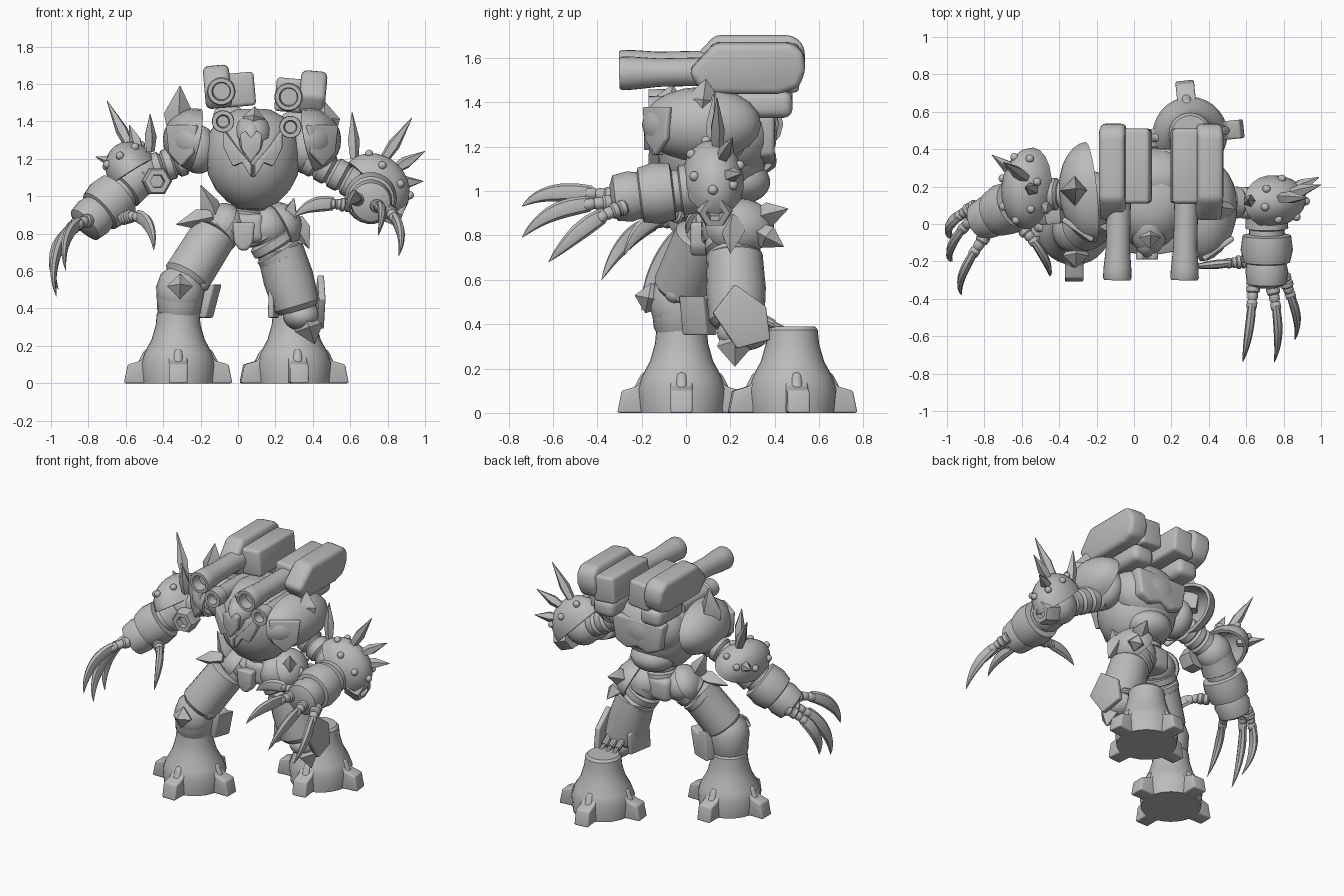
import bpy, bmesh, math
from mathutils import Vector, Matrix
if "Cube" in bpy.data.objects:
    bpy.data.objects.remove(bpy.data.objects["Cube"], do_unlink=True)
GREY = (.5, .5, .5, 1)
metal = bpy.data.materials.new("plain_grey")
metal.use_nodes = True
metal.diffuse_color = GREY
metal.node_tree.nodes["Principled BSDF"].inputs["Base Color"].default_value = GREY
parts = []

def finish(name, bm):
    bmesh.ops.recalc_face_normals(bm, faces=bm.faces)
    mesh = bpy.data.meshes.new(name)
    bm.to_mesh(mesh)
    bm.free()
    mesh.materials.append(metal)
    parts.append(bpy.data.objects.new(name, mesh))
    bpy.context.scene.collection.objects.link(parts[-1])

def tube(name, points, radii, sides=20, flat=1, straight=False):
    """Skin of rings along a path, capped at both ends."""
    bm = bmesh.new()
    axis = (points[-1] - points[0]).normalized()
    side = Vector((0, 0, 1) if abs(axis.z) < .95 else (0, 1, 0)).cross(axis)
    rings = []
    for i, (point, radius) in enumerate(zip(points, radii)):
        tangent = axis if straight else (points[min(i + 1, len(points) - 1)] - points[max(i - 1, 0)]).normalized()
        u = (side - tangent * side.dot(tangent)).normalized()
        v = tangent.cross(u)
        angles = [math.tau * k / sides for k in range(sides)]
        rings.append([bm.verts.new(point + (u * math.cos(a) * flat + v * math.sin(a)) * radius) for a in angles])
    for low, high in zip(rings, rings[1:]):
        for k in range(sides):
            bm.faces.new((low[k - 1], low[k], high[k], high[k - 1]))
    bm.faces.new(rings[0])
    bm.faces.new(rings[-1])
    finish(name, bm)

def lathe(name, start, end, profile, sides=20):
    """Turned part: profile holds (fraction along axis, radius)."""
    p, q = Vector(start), Vector(end)
    tube(name, [p + (q - p) * t for t, r in profile], [r for t, r in profile], sides, straight=True)

def ringed(name, start, end, radius, count):
    """Joint made of stacked rounded rings."""
    steps = ((0, .8), (.2, 1), (.8, 1), (1, .8))
    lathe(name, start, end, [((i + t) / count, radius * r) for i in range(count) for t, r in steps])

def spike(name, start, end, radius, sides=5):
    lathe(name, start, end, [(0, radius * .7), (.4, radius), (1, .002)], sides)

def dome(name, centre, size, facing=(0, 0, 1), keep=None):
    """Ellipsoid, or with keep a hollow armour cap whose crown points along facing."""
    bm = bmesh.new()
    bmesh.ops.create_uvsphere(bm, u_segments=20, v_segments=14, radius=1)
    if keep is not None:
        bmesh.ops.delete(bm, geom=[v for v in bm.verts if v.co.z < keep - .01], context="VERTS")
    turn = Vector(facing).to_track_quat("Z", "Y")
    bmesh.ops.transform(bm, matrix=Matrix.LocRotScale(Vector(centre), turn, Vector(size)), verts=bm.verts)
    if keep is not None:
        bmesh.ops.solidify(bm, geom=bm.faces[:], thickness=.02)
    finish(name, bm)

def prism(name, outline, depth, centre, turn=0, bevel=.01, roll=0):
    """Outline in x and z, thickened along y, then turned about z."""
    bm = bmesh.new()
    rims = [[bm.verts.new((x, y, z)) for x, z in outline] for y in (-depth / 2, depth / 2)]
    for rim in rims:
        bm.faces.new(rim)
    for i in range(len(outline)):
        bm.faces.new((rims[0][i - 1], rims[0][i], rims[1][i], rims[1][i - 1]))
    bmesh.ops.recalc_face_normals(bm, faces=bm.faces)
    bmesh.ops.bevel(bm, geom=bm.edges[:], offset=bevel, segments=3, profile=.5, affect="EDGES")
    spin = Matrix.Rotation(math.radians(roll), 4, "Y") @ Matrix.Rotation(math.radians(turn), 4, "Z")
    bmesh.ops.transform(bm, matrix=Matrix.Translation(centre) @ spin, verts=bm.verts)
    finish(name, bm)

def block(name, centre, size, bevel=.02, roll=0):
    x, z = size[0] / 2, size[2] / 2
    prism(name, [(-x, -z), (x, -z), (x, z), (-x, z)], size[1], centre, 0, bevel, roll)

def claw(name, *knots):
    """Jointed finger ending in a thin curved blade, through four knots."""
    def along(t):
        weights = [math.prod((t * 3 - j) / (i - j) for j in range(4) if j != i) for i in range(4)]
        return sum((Vector(k) * w for k, w in zip(knots, weights)), Vector((0, 0, 0)))
    ringed(name + "_joint", along(0), along(.18), .036, 2)
    ringed(name + "_finger", along(.16), along(.36), .028, 2)
    steps = [.3 + .7 * i / 12 for i in range(13)]
    sizes = [.04 * max(math.sin(math.pi * t), 0) ** .8 + .001 for t in steps]
    tube(name + "_blade", [along(t) for t in steps], sizes, 8, .6)

# Feet: flared bell with four wedge toes
bell = [(0, .19), (.28, .2), (.42, .18), (.6, .142), (.8, .12), (.96, .114), (1, .1)]
toe = [(.08, 0), (.29, 0), (.27, .1), (.2, .12), (.16, .17), (.08, .17)]
ridge = [(.1, .02), (.23, .02), (.22, .1), (.18, .18), (.1, .2)]
for side, x, y, twist in (("right", -.32, -.02, 0), ("left", .3, .48, 6)):
    lathe(side + "_foot", (x, y, 0), (x, y, .39), bell, 28)
    for i in range(4):
        prism(side + "_toe", toe, .1, (x, y, 0), twist + 90 * i)
        prism(side + "_toe_ridge", ridge, .05, (x, y, 0), twist + 90 * i, .02)
# Pelvis and waist
ringed("waist", (.07, .18, 1.02), (.05, .19, .84), .1, 4)
block("pelvis", (.04, .18, .83), (.2, .22, .16), .04)
guard = [(-.06, .06), (.06, .06), (.05, -.05), (.02, -.09), (-.02, -.09), (-.05, -.05)]
prism("loin_guard", guard, .08, (.03, .06, .8), 0, .015)
# Right leg, upright over its foot
dome("right_hip", (-.07, .14, .84), (.11, .12, .11))
ringed("right_hip_joint", (-.05, .15, .86), (-.17, .07, .74), .115, 3)
lathe("right_thigh", (-.12, .08, .81), (-.29, -.03, .54), [(0, .09), (.06, .125), (.9, .13), (1, .1)])
lathe("right_shin", (-.3, -.03, .62), (-.32, -.03, .34), [(0, .06), (.15, .11), (.4, .13), (.85, .115), (1, .09)])
dome("right_knee_guard", (-.31, -.04, .49), (.125, .14, .12), (0, -1, .1), -.1)
spike("right_knee_spike", (-.31, -.13, .51), (-.31, -.23, .53), .07, 4)
dome("right_knee_bolt", (-.19, -.05, .54), (.04, .045, .045))
prism("right_calf_guard", [(-.1, -.09), (.03, -.09), (.08, .09), (.01, .07), (-.08, .11)], .12, (-.18, .05, .44), -20)
# Left leg, shin swept back to the rear foot
dome("left_hip", (.15, .2, .83), (.12, .13, .12))
ringed("left_hip_joint", (.13, .2, .84), (.24, .22, .66), .125, 3)
lathe("left_thigh", (.22, .22, .73), (.32, .23, .39), [(0, .1), (.05, .125), (.5, .135), (.92, .125), (1, .1)])
dome("left_knee", (.34, .26, .36), (.1, .12, .08))
spike("left_knee_spike", (.36, .22, .36), (.41, .22, .21), .08, 4)
for shift in (-.05, 0, .05):
    piston = [(0, .022), (.6, .022), (.6, .015), (1, .015)]
    lathe("left_ankle_piston", (.31 + shift, .28, .46), (.3 + shift, .47, .36), piston, 10)
outer_fin = [(-.13, .02), (-.03, .15), (.11, .05), (.13, -.1), (-.02, -.14)]
inner_fin = [(-.09, -.1), (.09, -.1), (.1, .04), (.02, .12), (-.08, .06)]
prism("left_outer_fin", outer_fin, .035, (.44, .25, .43), 95, .008)
prism("left_inner_fin", inner_fin, .03, (.19, .24, .45), 80, .008)
# Hip armour with pointed corners
dome("right_hip_guard", (-.09, .13, .85), (.14, .12, .1), (-.7, -.3, .5), 0)
dome("left_hip_guard", (.22, .24, .84), (.16, .13, .12), (.8, .2, .4), 0)
for start, end in (((-.14, .05, .89), (-.33, .01, .85)), ((-.12, .08, .88), (-.2, .06, 1.06)),
                   ((.26, .18, .85), (.3, .14, .99)), ((.31, .22, .88), (.38, .2, .72)),
                   ((.24, .32, .88), (.28, .46, .92)), ((.28, .32, .82), (.3, .44, .75))):
    spike("hip_guard_point", start, end, .055, 4)
# Torso
trunk = [(0, .06), (.08, .14), (.2, .2), (.35, .24), (.55, .255), (.75, .24), (.9, .19), (1, .1)]
lathe("chest", (.08, .1, .93), (.08, .14, 1.46), trunk, 32)
dome("upper_back", (.1, .24, 1.26), (.25, .17, .2))
spine = [(-.2, .14), (.2, .14), (.17, -.04), (.08, -.08), (0, -.05), (-.08, -.08), (-.17, -.04)]
prism("back_plate", spine, .08, (.1, .36, 1.2), 0, .02)
dome("lower_back", (.08, .24, 1.04), (.15, .14, .1))
# Collar and hooded head
half = [(0, -.1), (.05, -.02), (.1, -.04), (.15, .06), (.15, .15), (.08, .06), (0, -.03)]
for flip in (1, -1):
    prism("collar", [(x * flip, z) for x, z in half], .12, (.08, -.11, 1.2), 10 * flip, .006)
dome("hood", (.08, -.03, 1.34), (.1, .14, .1), (0, -.3, .8), -.2)
dome("head", (.07, -.1, 1.3), (.065, .08, .1))
face = [(0, -.1), (.05, -.03), (.06, .05), (.03, .07), (0, .03), (-.03, .07), (-.06, .05), (-.05, -.03)]
prism("face_guard", face, .04, (.07, -.17, 1.28), 0, .008)
spike("hood_crest", (.08, -.08, 1.38), (.09, -.06, 1.48), .06, 4)
# Shoulder armour: deep cap, broad horn and pointed front flap
flap = [(-.1, .1), (.1, .1), (.08, -.05), (0, -.12), (-.08, -.05)]
for side, x, y, s, tip in (("right", -.23, .17, -1, 1.59), ("left", .38, .07, 1, 1.51)):
    dome(side + "_shoulder_socket", (x - s * .02, .15, 1.25), (.1, .13, .13))
    dome(side + "_pauldron", (x, y, 1.3), (.27, .17, .17), (s, -.1, .2), -.1)
    spike(side + "_pauldron_horn", (x + s * .09, y, 1.34), (x + s * .08, y + .02, tip), .08, 4)
    prism(side + "_pauldron_flap", flap, .03, (x + s * .07, y - .2, 1.28), s * 35)
# Twin shoulder launchers
muzzle = [(0, .064), (.6, .064), (.85, .074), (.97, .076), (1, .07), (1, .05), (.85, .045)]
small = [(0, .05), (.75, .05), (.78, .06), (1, .058), (1, .036), (.85, .03)]
pod = [(-.27, -.01), (-.2, -.11), (.14, -.11), (.23, -.08), (.26, 0), (.25, .08), (.2, .12), (-.15, .12)]
for side, x, z, s, outer in (("right", -.08, 1.57, -1, -.11), ("left", .28, 1.54, 1, .4)):
    prism(side + "_launcher_pod", pod, .14, (outer, .28, z + .01), 90, .03, s * 5)
    block(side + "_launcher_body", (outer - s * .12, .31, z), (.16, .4, .18), .02, s * 5)
    block(side + "_launcher_mount", (x + .03, .34, z - .15), (.16, .28, .12), .04)
    lathe(side + "_barrel", (x, .14, z), (x - .01, -.3, z - .01), muzzle, 24)
    lathe(side + "_small_barrel", (x, .2, z - .17), (x, -.17, z - .17), small, 20)
# Arms: ringed upper arm, arched elbow armour with rivets, cuffed forearm running into the palm
cuff = [(0, .08), (.08, .11), (.4, .115), (.42, .095), (.5, .095), (.52, .13), (.75, .14), (.95, .125),
        (.97, .105), (1.1, .115), (1.3, .105), (1.36, .06)]
nut = [(0, .08), (.8, .08), (1, .068), (1, .04), (.6, .036)]
arms = (("right", (-.22, .16, 1.22), (-.52, .16, 1.12), (-.75, .05, .91), (-.56, .19, 1.13),
         (.22, .14, .17), (-.5, .05, .8), (-.44, .1, 1.08), (-.43, 0, 1.08)),
        ("left", (.36, .12, 1.21), (.71, .11, 1.02), (.71, -.22, .98), (.73, .12, 1.04),
         (.14, .2, .18), (.7, .1, .7), (.78, .13, .94), (.88, .13, .9)))
for side, shoulder, elbow, wrist, centre, size, facing, bolt, bolt_end in arms:
    ringed(side + "_upper_arm", shoulder, elbow, .085, 5)
    dome(side + "_elbow", elbow, (.12, .11, .12))
    dome(side + "_elbow_armour", centre, size, facing, -.1)
    lathe(side + "_forearm", elbow, wrist, cuff, 22)
    lathe(side + "_elbow_nut", bolt, bolt_end, nut, 6)
    turn = Vector(facing).to_track_quat("Z", "Y")
    for i in range(7):
        a = math.tau * i / 7
        offset = Vector((math.cos(a) * .8 * size[0], math.sin(a) * .8 * size[1], .6 * size[2]))
        dome(side + "_rivet", Vector(centre) + turn @ offset, (.022, .022, .022))
# Elbow spikes
for start, end in (((-.57, .24, 1.25), (-.7, .33, 1.51)), ((-.47, .1, 1.24), (-.47, .06, 1.44)),
                   ((-.53, .18, 1.25), (-.58, .2, 1.38)), ((-.62, .27, 1.17), (-.76, .37, 1.21)),
                   ((.62, .12, 1.2), (.61, .13, 1.45)), ((.77, .14, 1.18), (.93, .14, 1.42)),
                   ((.83, .16, 1.14), (1, .21, 1.24)), ((.85, .18, 1.07), (.99, .25, 1.08))):
    spike("elbow_spike", start, end, .035)
# Claws
claw("right_claw", (-.82, .06, .87), (-.92, -.03, .8), (-.98, -.13, .65), (-.97, -.2, .46))
claw("right_claw", (-.77, -.02, .87), (-.86, -.16, .85), (-.92, -.28, .76), (-.92, -.38, .6))
claw("right_claw", (-.84, .1, .86), (-.94, .04, .78), (-.99, -.02, .66), (-.96, -.09, .5))
claw("right_thumb", (-.62, 0, .88), (-.53, -.1, .89), (-.47, -.2, .83), (-.45, -.28, .71))
claw("left_claw", (.64, -.29, .98), (.63, -.44, .99), (.61, -.6, .99), (.58, -.74, .93))
claw("left_claw", (.73, -.29, .95), (.76, -.45, .94), (.77, -.6, .9), (.75, -.74, .79))
claw("left_claw", (.8, -.27, .93), (.84, -.39, .88), (.87, -.5, .8), (.86, -.62, .68))
claw("left_thumb", (.6, -.2, .95), (.5, -.21, .96), (.4, -.22, .95), (.3, -.23, .89))
# Smooth shading with crisp edges
bpy.ops.object.select_all(action="DESELECT")
for obj in parts:
    obj.select_set(True)
bpy.context.view_layer.objects.active = parts[0]
bpy.ops.object.shade_smooth_by_angle(angle=math.radians(35))
